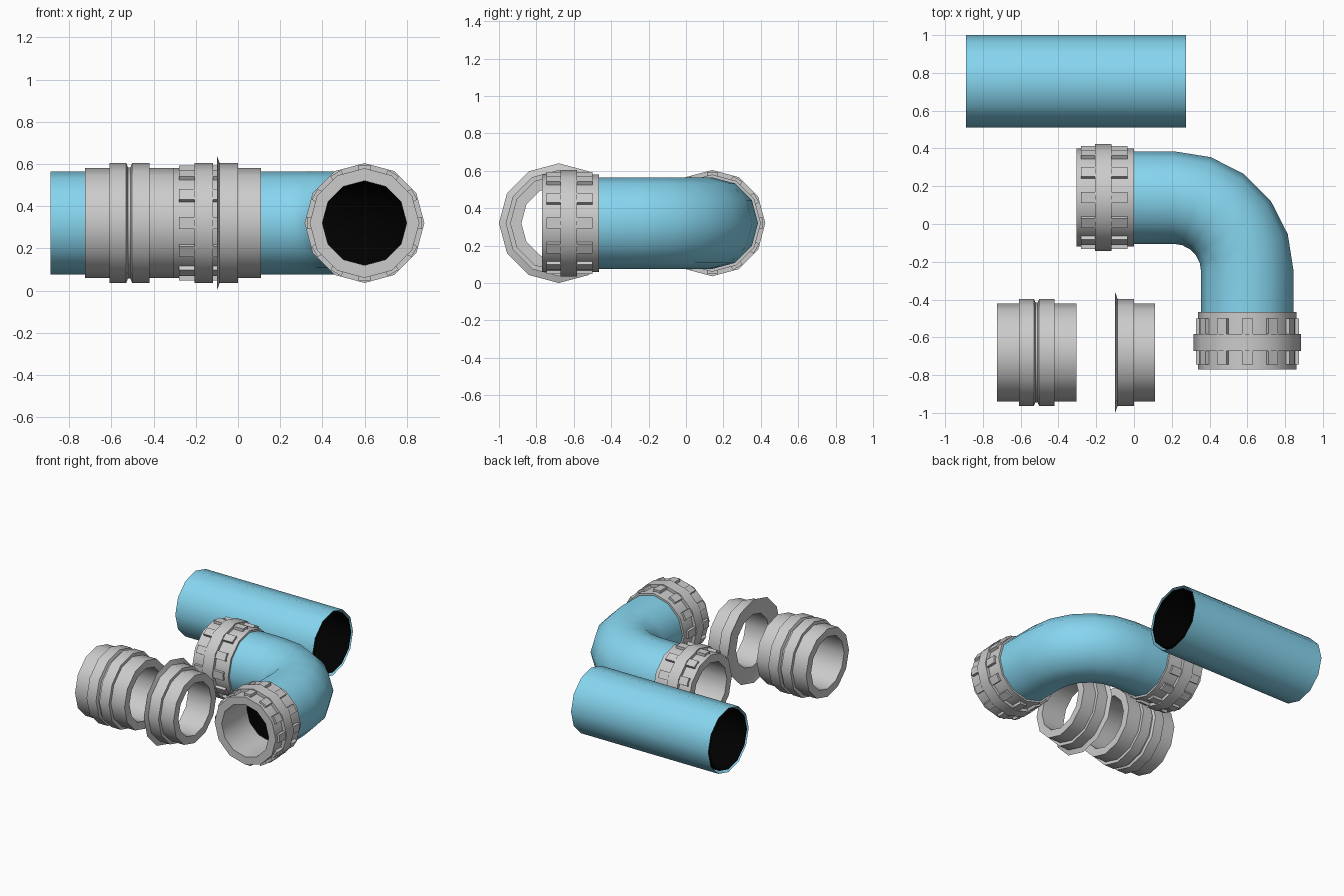
import bpy, bmesh
from math import sin, cos, pi, radians
from mathutils import Vector, Matrix

if "Cube" in bpy.data.objects:
    bpy.data.objects.remove(bpy.data.objects["Cube"])

N = 12      # sides of every round part
Z = 0.32    # height of all axes


def material(name, color):
    m = bpy.data.materials.new(name)
    m.diffuse_color = color
    m.use_nodes = True
    m.node_tree.nodes["Principled BSDF"].inputs["Base Color"].default_value = m.diffuse_color
    return m


BLUE = material("blue_plastic", (0.24, 0.67, 0.87, 1))
BLACK = material("dark_inside", (0.0, 0.0, 0.0, 1))


def finish(bm, name, mat=None, loc=(0, 0, 0), rot=0.0):
    mesh = bpy.data.meshes.new(name)
    bm.to_mesh(mesh)
    bm.free()
    ob = bpy.data.objects.new(name, mesh)
    bpy.context.collection.objects.link(ob)
    ob.location = loc
    ob.rotation_euler.z = rot
    if mat:
        mesh.materials.append(mat)
    bpy.ops.object.select_all(action='DESELECT')
    ob.select_set(True)
    bpy.context.view_layer.objects.active = ob
    bpy.ops.object.shade_smooth_by_angle(angle=radians(40))
    return ob


def tube(name, path, r, mat, inward=False):
    """Open tube swept along a flat path of (x, y, heading)."""
    bm = bmesh.new()
    rings = []
    for x, y, h in path:
        side = Vector((-sin(h), cos(h), 0))
        rings.append([bm.verts.new(Vector((x, y, Z)) + side * r * cos(2 * pi * k / N)
                                   + Vector((0, 0, r * sin(2 * pi * k / N)))) for k in range(N)])
    for a, b in zip(rings, rings[1:]):
        for k in range(N):
            j = (k + 1) % N
            f = (b[k], b[j], a[j], a[k])
            bm.faces.new(f if inward else f[::-1])
    bm.normal_update()
    # make sure the first face points the intended way
    f = next(iter(bm.faces))
    axis = Vector((path[0][0] + path[1][0], path[0][1] + path[1][1], 2 * Z)) / 2
    if ((f.calc_center_median() - axis).dot(f.normal) > 0) == inward:
        bmesh.ops.reverse_faces(bm, faces=bm.faces[:])
    return finish(bm, name, mat)


def lathe(bm, profile):
    """Closed (x, radius) profile spun round the x axis."""
    rings = [[bm.verts.new((x, r * cos(2 * pi * k / N), r * sin(2 * pi * k / N)))
              for k in range(N)] for x, r in profile]
    for i, a in enumerate(rings):
        b = rings[(i + 1) % len(rings)]
        for k in range(N):
            j = (k + 1) % N
            bm.faces.new((a[k], a[j], b[j], b[k]))
    bmesh.ops.recalc_face_normals(bm, faces=bm.faces[:])


# straight pipe and elbow, each with a dark lining
straight = [(-0.89, 0.756, 0), (0.275, 0.756, 0)]
elbow = [(-0.01, 0.14, 0)]
for i in range(6):
    a = radians(90 - 18 * i)
    elbow.append((0.21 + 0.39 * cos(a), -0.25 + 0.39 * sin(a), a - pi / 2))
elbow.append((0.6, -0.475, -pi / 2))
for name, path in (("straight_pipe", straight), ("elbow_pipe", elbow)):
    tube(name, path, 0.245, BLUE)
    tube(name + "_lining", path, 0.224, BLACK, inward=True)


# ribbed collars on the elbow ends
def collar(name, loc, rot):
    bm = bmesh.new()
    lathe(bm, [(0, 0.2), (0, 0.26), (0.118, 0.26), (0.118, 0.284), (0.207, 0.284),
               (0.207, 0.26), (0.305, 0.26), (0.305, 0.2)])
    for k in range(N):
        turn = Matrix.Rotation(2 * pi * k / N, 4, 'X')
        for x0, x1 in ((0.035, 0.12), (0.205, 0.28)):
            bmesh.ops.create_cube(bm, size=1, matrix=turn
                                  @ Matrix.Translation(((x0 + x1) / 2, 0, 0.256))
                                  @ Matrix.Diagonal((x1 - x0, 0.058, 0.034, 1)))
    finish(bm, name, None, loc, rot)


collar("left_collar", (0, 0.14, Z), pi)
collar("front_collar", (0.6, -0.465, Z), -pi / 2)

# double coupling with a groove between its two rings
bm = bmesh.new()
lathe(bm, [(-0.725, 0.2), (-0.725, 0.26), (-0.61, 0.26), (-0.61, 0.284), (-0.53, 0.284),
           (-0.522, 0.264), (-0.51, 0.264), (-0.502, 0.284), (-0.42, 0.284), (-0.42, 0.26),
           (-0.305, 0.26), (-0.305, 0.2)])
finish(bm, "double_coupling", None, (0, -0.68, Z))

# end coupling with a flared lip
bm = bmesh.new()
lathe(bm, [(0.11, 0.2), (0.11, 0.26), (0, 0.26), (0, 0.284), (-0.087, 0.284),
           (-0.1, 0.32), (-0.088, 0.27), (-0.088, 0.2)])
finish(bm, "flared_coupling", None, (0, -0.68, Z))
